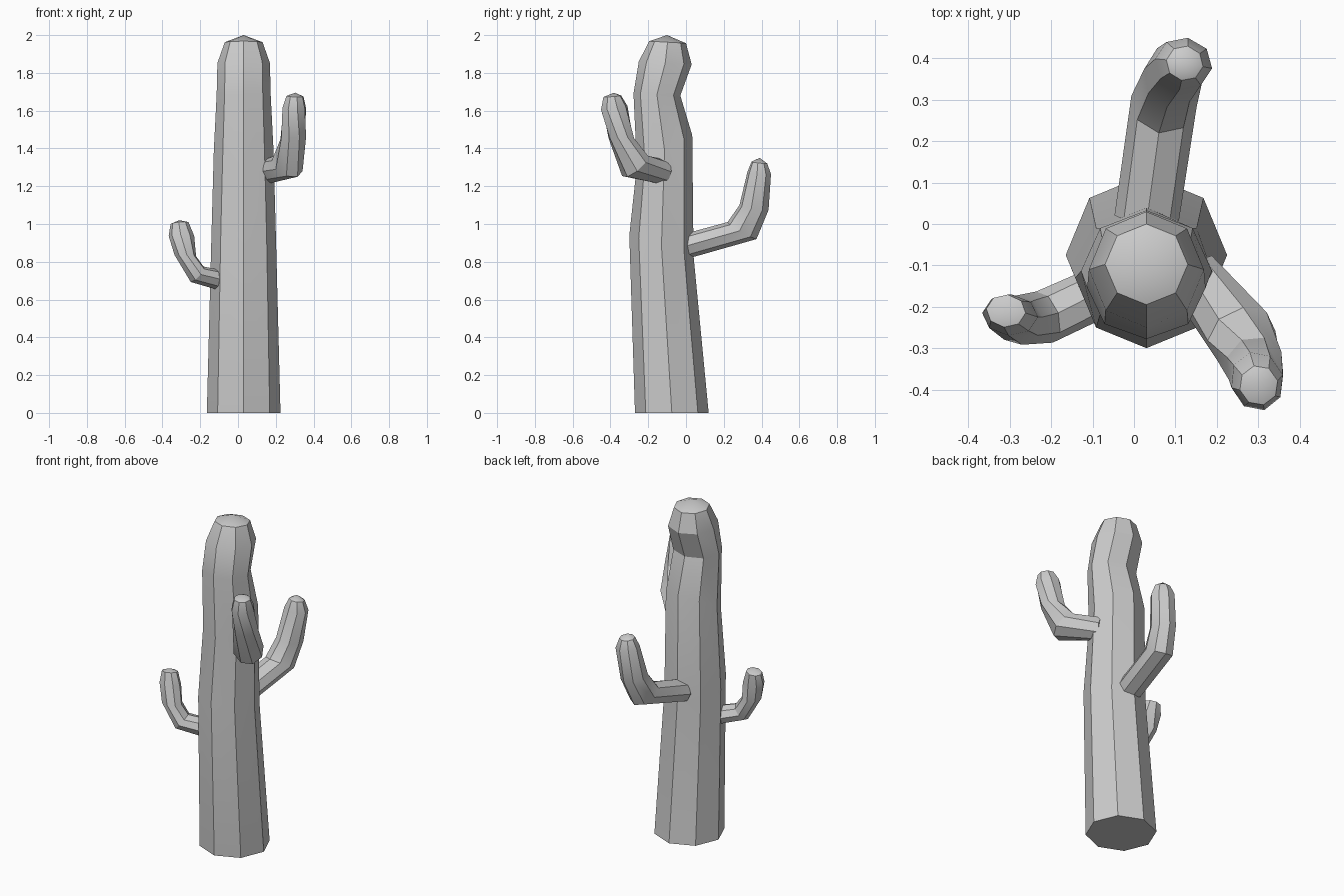
import bpy, bmesh, math
from mathutils import Vector

SIDES = 8


def tube(name, rings, tip):
    """Skin 8-sided rings, each given as (outer point, inner point, side half-width)."""
    bm = bmesh.new()
    mids = [(Vector(a) + Vector(b)) / 2 for a, b, w in rings]
    loops = []
    for i, (a, b, w) in enumerate(rings):
        half = (Vector(a) - Vector(b)) / 2
        along = mids[min(i + 1, len(mids) - 1)] - mids[max(i - 1, 0)]
        side = half.cross(along).normalized() * w
        loop = []
        for k in range(SIDES):
            t = 2 * math.pi * k / SIDES
            loop.append(bm.verts.new(mids[i] + half * math.cos(t) + side * math.sin(t)))
        loops.append(loop)
    for lo, hi in zip(loops, loops[1:]):
        for k in range(SIDES):
            n = (k + 1) % SIDES
            bm.faces.new((lo[k], lo[n], hi[n], hi[k]))
    bm.faces.new(loops[0])
    top = bm.verts.new(tip)
    for k in range(SIDES):
        bm.faces.new((loops[-1][k], loops[-1][(k + 1) % SIDES], top))
    bmesh.ops.recalc_face_normals(bm, faces=bm.faces[:])
    mesh = bpy.data.meshes.new(name)
    bm.to_mesh(mesh)
    bm.free()
    obj = bpy.data.objects.new(name, mesh)
    bpy.context.collection.objects.link(obj)
    bpy.ops.object.select_all(action='DESELECT')
    obj.select_set(True)
    bpy.context.view_layer.objects.active = obj
    bpy.ops.object.shade_smooth_by_angle(angle=math.radians(30))
    return obj


# Trunk: tapering, leaning slightly, with a rounded top
X = 0.03
tube("trunk", [
    ((X, -0.27, 0.00), (X, 0.12, 0.00), 0.195),
    ((X, -0.30, 0.94), (X, 0.04, 0.83), 0.172),
    ((X, -0.26, 1.31), (X, 0.033, 1.47), 0.158),
    ((X, -0.278, 1.69), (X, -0.03, 1.68), 0.143),
    ((X, -0.25, 1.86), (X, 0.03, 1.845), 0.139),
    ((X, -0.195, 1.968), (X, 0.00, 1.957), 0.10),
], (X, -0.10, 2.0))

# Back arm
tube("back_arm", [
    ((0.03, 0.02, 0.82), (0.03, 0.0, 0.95), 0.078),
    ((0.085, 0.373, 0.92), (0.06, 0.22, 1.01), 0.08),
    ((0.11, 0.437, 1.074), (0.08, 0.283, 1.10), 0.072),
    ((0.13, 0.45, 1.265), (0.11, 0.325, 1.275), 0.07),
    ((0.13, 0.43, 1.32), (0.115, 0.347, 1.33), 0.045),
], (0.12, 0.39, 1.35))

# Front right arm
tube("right_arm", [
    ((0.145, -0.125, 1.21), (0.13, -0.11, 1.34), 0.065),
    ((0.315, -0.31, 1.25), (0.205, -0.23, 1.365), 0.085),
    ((0.325, -0.405, 1.46), (0.26, -0.28, 1.45), 0.072),
    ((0.315, -0.45, 1.605), (0.28, -0.31, 1.625), 0.064),
    ((0.313, -0.437, 1.672), (0.29, -0.343, 1.68), 0.047),
], (0.303, -0.382, 1.695))

# Left arm
tube("left_arm", [
    ((-0.085, -0.165, 0.645), (-0.085, -0.165, 0.755), 0.062),
    ((-0.25, -0.235, 0.693), (-0.183, -0.215, 0.775), 0.065),
    ((-0.336, -0.24, 0.836), (-0.222, -0.225, 0.83), 0.06),
    ((-0.367, -0.215, 0.937), (-0.232, -0.225, 0.937), 0.05),
    ((-0.357, -0.205, 1.0), (-0.262, -0.215, 1.01), 0.04),
], (-0.31, -0.21, 1.02))
